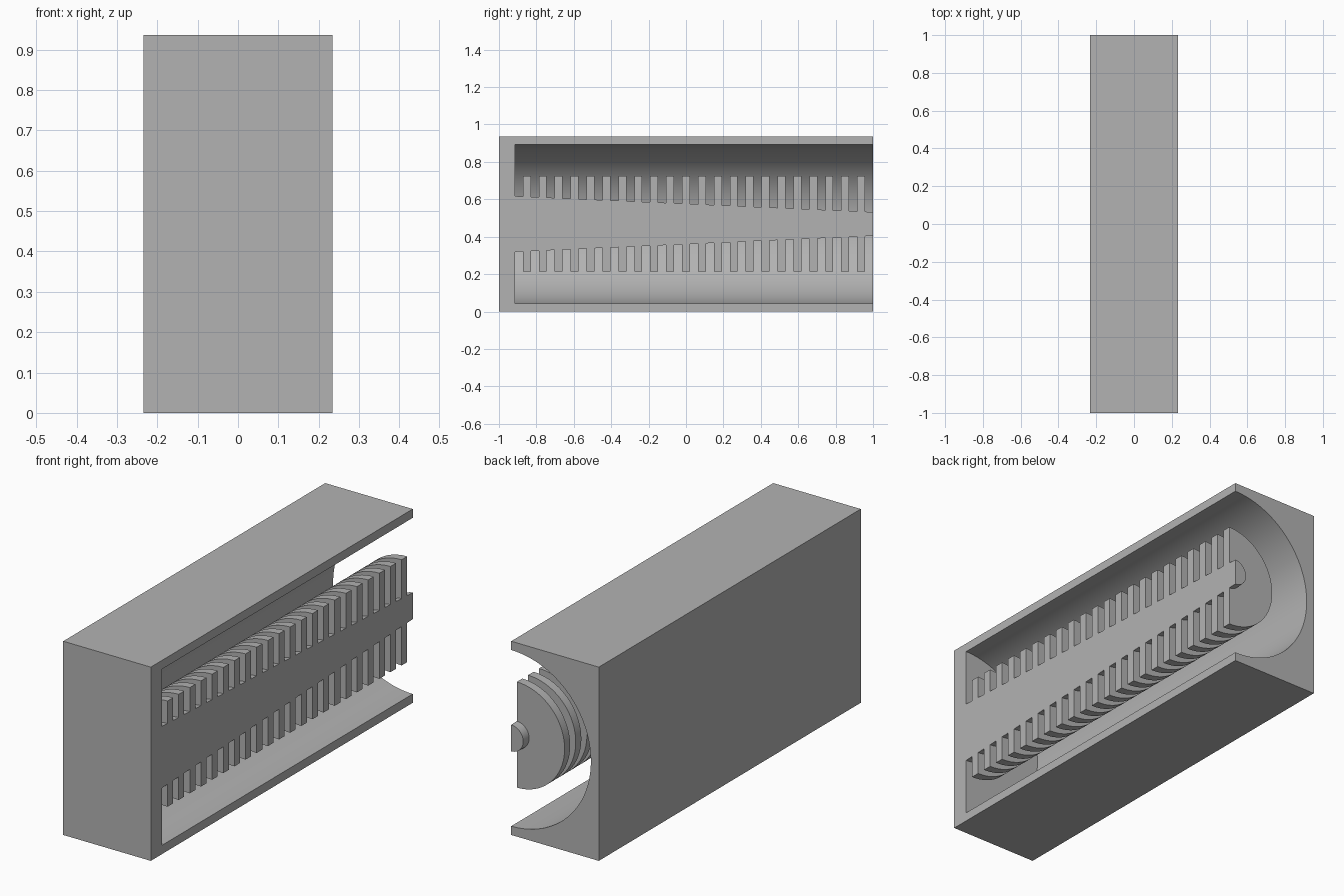
import bpy
import bmesh
import math
from mathutils import Matrix, Vector

if "Cube" in bpy.data.objects:
    bpy.data.objects.remove(bpy.data.objects["Cube"], do_unlink=True)

U = 2 / 47                      # one module: fin thickness and gap width
WIDTH, HEIGHT = 11 * U, 22 * U
CUT_X, AXIS_Z = WIDTH / 2, HEIGHT / 2
INNER_Y, END_Y = -1 + 2 * U, 1.0
BORE_R, FIN_R = 10 * U, 6 * U
FINS = 22

grey = bpy.data.materials.new("plain grey")
grey.use_nodes = True
grey.diffuse_color = (0.45, 0.45, 0.45, 1)
grey.node_tree.nodes["Principled BSDF"].inputs["Base Color"].default_value = grey.diffuse_color


def make_object(name, bm):
    bmesh.ops.recalc_face_normals(bm, faces=bm.faces)
    mesh = bpy.data.meshes.new(name)
    bm.to_mesh(mesh)
    bm.free()
    mesh.materials.append(grey)
    obj = bpy.data.objects.new(name, mesh)
    bpy.context.collection.objects.link(obj)
    return obj


def activate(obj):
    bpy.ops.object.select_all(action="DESELECT")
    obj.select_set(True)
    bpy.context.view_layer.objects.active = obj


def smooth(obj):
    activate(obj)
    bpy.ops.object.shade_smooth_by_angle(angle=math.radians(30))


def shaft_radius(y):
    t = (y - INNER_Y) / (END_Y - INNER_Y)
    return (3.5 - 2 * t) * U


# Housing: a block with a half-round bore, open at the back and along the cut side
bm = bmesh.new()
bmesh.ops.create_cube(bm, size=1, matrix=Matrix.Translation((0, 0, AXIS_Z))
                      @ Matrix.Diagonal((WIDTH, 2, HEIGHT, 1)))
housing = make_object("housing", bm)

bm = bmesh.new()
depth = 3.0
bmesh.ops.create_cone(bm, cap_ends=True, segments=128, radius1=BORE_R, radius2=BORE_R, depth=depth,
                      matrix=Matrix.Translation((CUT_X, INNER_Y + depth / 2, AXIS_Z))
                      @ Matrix.Rotation(math.pi / 2, 4, "X"))
cutter = make_object("bore_cutter", bm)
cutter.hide_render = True

activate(housing)
mod = housing.modifiers.new("bore", "BOOLEAN")
mod.operation = "DIFFERENCE"
mod.solver = "EXACT"
mod.object = cutter
bpy.ops.object.modifier_apply(modifier=mod.name)
bpy.data.objects.remove(cutter, do_unlink=True)
smooth(housing)

# Finned core: a stepped profile on a tapering shaft, spun half a turn
profile = [(0, INNER_Y), (shaft_radius(INNER_Y), INNER_Y)]
for i in range(FINS):
    y0 = INNER_Y + (2 * i + 1) * U
    y1 = y0 + U
    profile += [(shaft_radius(y0), y0), (FIN_R, y0), (FIN_R, y1), (shaft_radius(y1), y1)]
profile += [(shaft_radius(END_Y), END_Y), (0, END_Y)]

bm = bmesh.new()
verts = [bm.verts.new((CUT_X, y, AXIS_Z + r)) for r, y in profile]
edges = [bm.edges.new(pair) for pair in zip(verts, verts[1:])]
bmesh.ops.spin(bm, geom=verts + edges, cent=Vector((CUT_X, 0, AXIS_Z)), axis=(0, 1, 0),
               angle=-math.pi, steps=64)
bmesh.ops.remove_doubles(bm, verts=bm.verts, dist=1e-5)
# Flat cut face closing the half core
bmesh.ops.holes_fill(bm, edges=[e for e in bm.edges if e.is_boundary], sides=0)
core = make_object("finned_core", bm)
smooth(core)
